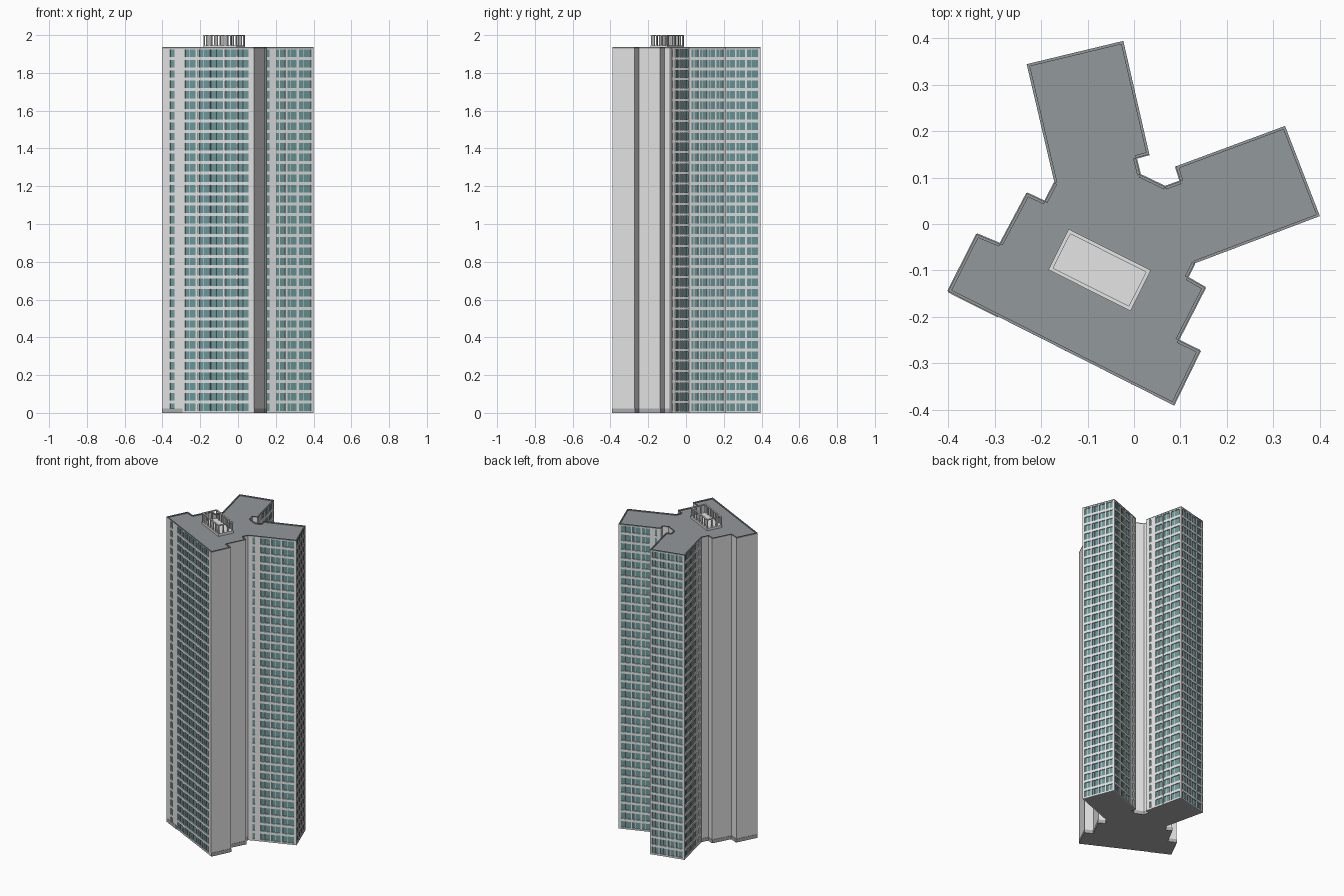
import bpy, bmesh, math
from mathutils import Vector, Matrix

if "Cube" in bpy.data.objects:
    bpy.data.objects.remove(bpy.data.objects["Cube"])

def mat(name, r, g, b):
    m = bpy.data.materials.new(name)
    m.diffuse_color = (r, g, b, 1)
    m.use_nodes = True
    m.node_tree.nodes["Principled BSDF"].inputs["Base Color"].default_value = m.diffuse_color
    return m

WALL = mat("light concrete", 0.78, 0.78, 0.78)
GLASS = mat("teal glass", 0.145, 0.32, 0.33)
ROOF = mat("roof grey", 0.29, 0.315, 0.325)
PLINTH = mat("plinth grey", 0.42, 0.42, 0.42)
SLOT = mat("dark recess", 0.09, 0.08, 0.08)

# Tower outline, counter-clockwise from the front left corner
P = [Vector(p) for p in [
    (-.40, -.145), (.085, -.39), (.142, -.273), (.095, -.25), (.153, -.137),
    (.115, -.115), (.13, -.085), (.40, .017), (.325, .211), (.09, .124),
    (.10, .092), (.067, .08), (.013, .106), (.004, .142), (.033, .15),
    (-.023, .394), (-.231, .344), (-.171, .088), (-.192, .048), (-.23, .066),
    (-.288, -.043), (-.338, -.022)]]
N = len(P)
ROOF_Z, FLOORS, DEPTH = 1.93, 35, 0.006
PITCH = ROOF_Z / FLOORS

# Window columns per facade, as fractions along the wall
END = [(.06, .25), (.29, .48), (.52, .71), (.75, .94)]
SIDE = [(.09, .14), (.26, .45), (.485, .67), (.71, .95)]
BACK = [(1 - b, 1 - a) for a, b in reversed(SIDE)]
FACADES = {
    0: [(.082, .134), (.247, .361), (.40, .515), (.526, .66), (.69, .804), (.825, .938)],
    6: SIDE, 7: END, 8: BACK, 14: SIDE, 15: END, 16: BACK}

def edge(i):
    a, b = P[i], P[(i + 1) % N]
    d = (b - a).normalized()
    return a, d, Vector((d.y, -d.x)), (b - a).length

def finish(name, bm, mats):
    bmesh.ops.recalc_face_normals(bm, faces=bm.faces)
    me = bpy.data.meshes.new(name)
    bm.to_mesh(me)
    bm.free()
    for m in mats:
        me.materials.append(m)
    ob = bpy.data.objects.new(name, me)
    bpy.context.collection.objects.link(ob)
    return ob

def wall_box(bm, i, s0, s1, o0, o1, z0, z1, mi=0):
    """Box on wall i, from s0 to s1 along it and o0 to o1 outward."""
    a, d, n, _ = edge(i)
    c = a + d * (s0 + s1) / 2 + n * (o0 + o1) / 2
    m = Matrix(((d.x, n.x, 0, c.x), (d.y, n.y, 0, c.y), (0, 0, 1, (z0 + z1) / 2), (0, 0, 0, 1)))
    m = m @ Matrix.Diagonal((s1 - s0, o1 - o0, z1 - z0, 1))
    r = bmesh.ops.create_cube(bm, size=1, matrix=m)
    for f in {f for v in r["verts"] for f in v.link_faces}:
        f.material_index = mi

# Tower core: glazed walls are set back behind the concrete grid
def inset_corner(i):
    a0, d0, n0, _ = edge((i - 1) % N)
    a1, d1, n1, _ = edge(i)
    a0 = a0 - n0 * (DEPTH if (i - 1) % N in FACADES else 0)
    a1 = a1 - n1 * (DEPTH if i in FACADES else 0)
    t = (a1 - a0).cross(d1) / d0.cross(d1)
    return a0 + d0 * t

Q = [inset_corner(i) for i in range(N)]
bm = bmesh.new()
lo = [bm.verts.new((q.x, q.y, 0)) for q in Q]
hi = [bm.verts.new((q.x, q.y, ROOF_Z)) for q in Q]
bm.faces.new(hi).material_index = 2
bm.faces.new(lo[::-1]).material_index = 3
for i in range(N):
    j = (i + 1) % N
    bm.faces.new((lo[i], lo[j], hi[j], hi[i])).material_index = 1 if i in FACADES else 0
finish("tower_core", bm, [WALL, GLASS, ROOF, PLINTH])

# Facade grids: piers, floor bands, mullions and dark slots
piers, bands, mullions, slots = (bmesh.new() for _ in range(4))
for i, cols in FACADES.items():
    L = edge(i)[3]
    stops = [0] + [t for c in cols for t in c] + [1]
    for a, b in zip(stops[::2], stops[1::2]):
        wall_box(piers, i, a * L, b * L, -DEPTH, 0, 0, ROOF_Z)
    for a, b in cols:
        if (b - a) * L > .03:
            m = (a + (b - a) * .4) * L
            wall_box(mullions, i, m - .0015, m + .0015, -DEPTH, -.003, 0, ROOF_Z)
    for k in range(FLOORS + 1):
        z = k * PITCH
        wall_box(bands, i, 0, L, -DEPTH, -.0006, max(0, z - .006), min(ROOF_Z, z + .010))
    if i == 0:
        for (_, a), (b, _) in zip(cols[1:-1], cols[2:]):
            c = (a + b) / 2 * L
            for k in range(FLOORS):
                wall_box(slots, i, c - .002, c + .002, -.002, .0005,
                         k * PITCH + .012, (k + 1) * PITCH - .007)
finish("facade_piers", piers, [WALL])
finish("floor_bands", bands, [WALL])
finish("window_mullions", mullions, [WALL])
finish("pier_slots", slots, [SLOT])

# Plinth under the blank walls and parapet around the whole roof
plinth, parapet = bmesh.new(), bmesh.new()
for i in range(N):
    L = edge(i)[3]
    if i not in FACADES:
        wall_box(plinth, i, 0, L, -.004, .002, 0, .022)
    wall_box(parapet, i, 0, L, -.006, 0, ROOF_Z - .002, ROOF_Z + .006)
wall_box(plinth, 0, 0, .12, -.004, .002, 0, .022)
finish("plinth", plinth, [PLINTH])
finish("parapet", parapet, [ROOF])

# Rooftop plant enclosure: slab, open post screen and top rail
base = Matrix.Translation((-.074, -.099, 0)) @ Matrix.Rotation(math.radians(-26.7), 4, 'Z')
W, D = .198, .098

def roof_box(bm, x, y, z0, z1, sx, sy):
    m = base @ Matrix.Translation((x, y, (z0 + z1) / 2)) @ Matrix.Diagonal((sx, sy, z1 - z0, 1))
    bmesh.ops.create_cube(bm, size=1, matrix=m)

bm = bmesh.new()
roof_box(bm, 0, 0, ROOF_Z, 1.945, W, D)
finish("plant_slab", bm, [WALL])
bm = bmesh.new()
for s in (-1, 1):
    for k in range(7):
        roof_box(bm, (k / 6 - .5) * (W - .008), s * (D / 2 - .004), 1.945, 1.995, .007, .007)
    for k in range(1, 3):
        roof_box(bm, s * (W / 2 - .004), (k / 3 - .5) * (D - .008), 1.945, 1.995, .007, .007)
finish("screen_posts", bm, [WALL])
bm = bmesh.new()
for s in (-1, 1):
    roof_box(bm, 0, s * (D / 2 - .004), 1.994, 2.0, W, .008)
    roof_box(bm, s * (W / 2 - .004), 0, 1.994, 2.0, .008, D - .016)
finish("screen_rail", bm, [WALL])
